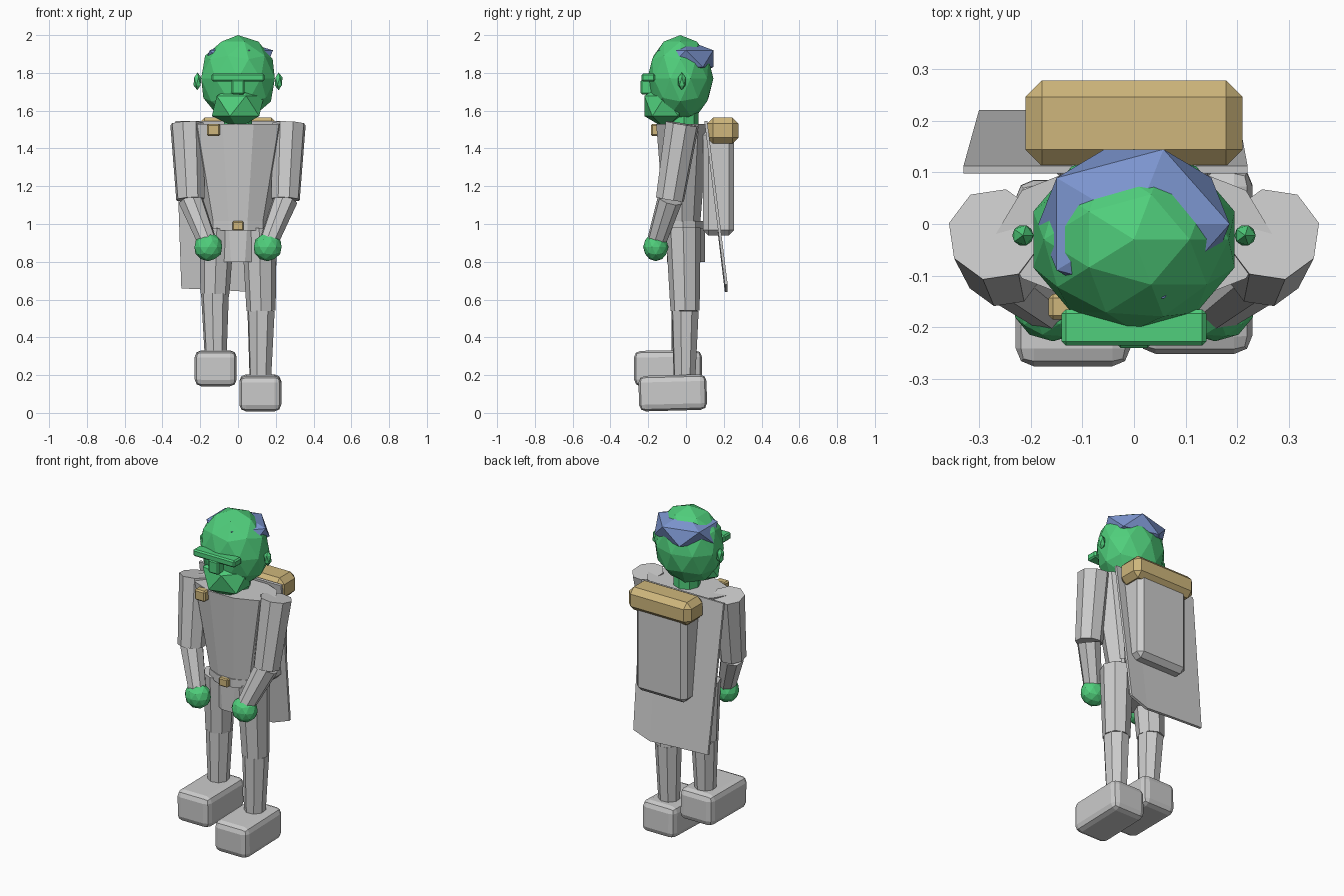
import bpy, bmesh, math
from mathutils import Vector, Matrix

if "Cube" in bpy.data.objects:
    bpy.data.objects.remove(bpy.data.objects["Cube"])


def material(name, rgb):
    m = bpy.data.materials.new(name)
    m.diffuse_color = (*rgb, 1)
    m.use_nodes = True
    m.node_tree.nodes["Principled BSDF"].inputs["Base Color"].default_value = m.diffuse_color
    return m


SKIN = material("skin_green", (0.08, 0.62, 0.2))
HAIR = material("hair_blue", (0.2, 0.3, 0.62))
TAN = material("tan", (0.62, 0.47, 0.2))


def finish(bm, name, mat=None):
    bmesh.ops.recalc_face_normals(bm, faces=bm.faces)
    me = bpy.data.meshes.new(name)
    bm.to_mesh(me)
    bm.free()
    ob = bpy.data.objects.new(name, me)
    bpy.context.collection.objects.link(ob)
    if mat:
        me.materials.append(mat)
    return ob


def ball(name, loc, radii, sub, mat):
    bm = bmesh.new()
    bmesh.ops.create_icosphere(bm, subdivisions=sub, radius=1,
                               matrix=Matrix.LocRotScale(Vector(loc), None, Vector(radii)))
    return finish(bm, name, mat)


def box(name, lo, hi, bevel=0, seg=1, mat=None, tilt=0):
    lo, hi = Vector(lo), Vector(hi)
    bm = bmesh.new()
    bmesh.ops.create_cube(bm, size=1, matrix=Matrix.Diagonal((*(hi - lo), 1)))
    if bevel:
        bmesh.ops.bevel(bm, geom=bm.edges[:], offset=bevel, segments=seg,
                        profile=0.5, affect='EDGES')
    bm.transform(Matrix.Translation((lo + hi) / 2) @ Matrix.Rotation(tilt, 4, 'X'))
    return finish(bm, name, mat)


def limb(name, p, q, r1, r2, sides=8):
    p, q = Vector(p), Vector(q)
    d = q - p
    bm = bmesh.new()
    bmesh.ops.create_cone(bm, cap_ends=True, segments=sides, radius1=r1, radius2=r2,
                          depth=d.length)
    rot = Vector((0, 0, 1)).rotation_difference(d)
    bm.transform(Matrix.LocRotScale((p + q) / 2, rot, None))
    return finish(bm, name)


def loft(name, rings, sides=10, mat=None):
    """Stack of elliptical rings given as (z, y centre, x radius, y radius)."""
    bm = bmesh.new()
    loops = []
    for z, cy, rx, ry in rings:
        loops.append([bm.verts.new((rx * math.cos(a), cy + ry * math.sin(a), z))
                      for a in (2 * math.pi * i / sides for i in range(sides))])
    for a, b in zip(loops, loops[1:]):
        for i in range(sides):
            j = (i + 1) % sides
            bm.faces.new((a[i], a[j], b[j], b[i]))
    bm.faces.new(loops[0][::-1])
    bm.faces.new(loops[-1])
    return finish(bm, name, mat)


# Head
ball("head", (0, -0.03, 1.77), (0.205, 0.175, 0.23), 2, SKIN)
ball("hair", (0, 0, 1.875), (0.207, 0.17, 0.1), 1, HAIR)
ball("beard", (0, -0.11, 1.625), (0.155, 0.13, 0.12), 1, SKIN)
box("brow", (-0.14, -0.235, 1.755), (0.14, -0.165, 1.797), 0.008, 1, SKIN)
box("nose", (-0.034, -0.24, 1.685), (0.034, -0.17, 1.765), 0.008, 1, SKIN)
limb("neck", (0, -0.01, 1.48), (0, -0.01, 1.6), 0.075, 0.075).data.materials.append(SKIN)

# Trunk
loft("torso", [(1.0, -0.02, 0.16, 0.1), (1.53, -0.02, 0.268, 0.145)])
loft("belt", [(0.965, -0.015, 0.165, 0.112), (1.015, -0.015, 0.165, 0.112)])
loft("pelvis", [(0.8, 0, 0.12, 0.105), (0.98, 0, 0.155, 0.105)])
box("belt_buckle", (-0.03, -0.145, 0.965), (0.03, -0.1, 1.015), 0.006, 1, TAN)
box("cape_clasp", (-0.165, -0.185, 1.465), (-0.095, -0.135, 1.53), 0.008, 1, TAN)

# Arms, hands and ears
for s, side in ((-1, "left"), (1, "right")):
    ball(f"{side}_ear", (s * 0.215, -0.022, 1.755), (0.023, 0.023, 0.047), 1, SKIN)
    elbow = (s * 0.252, -0.085, 1.13)
    limb(f"{side}_upper_arm", (s * 0.27, -0.02, 1.53), elbow, 0.091, 0.077)
    limb(f"{side}_forearm", elbow, (s * 0.165, -0.155, 0.91), 0.067, 0.052)
    ball(f"{side}_hand", (s * 0.157, -0.16, 0.878), (0.077, 0.067, 0.075), 2, SKIN)

# Legs and boots, left one raised in a step
for s, side, lift, fwd in ((-1, "left", 0.13, -0.025), (1, "right", 0.0, 0.0)):
    knee = (s * 0.122, -0.005, 0.54 + lift * 0.7)
    limb(f"{side}_thigh", (s * 0.112, -0.015, 0.98), knee, 0.093, 0.077)
    limb(f"{side}_shin", knee, (s * 0.118, -0.008 + fwd * 0.4, 0.15 + lift), 0.075, 0.058)
    box(f"{side}_boot", (s * 0.118 - 0.111, -0.25 + fwd, 0.012 + lift),
        (s * 0.118 + 0.111, 0.11 + fwd, 0.2 + lift), 0.035, 2,
        tilt=math.radians(1.5 if s > 0 else 0.5))

# Cape: hanging sheet given as (top x, bottom x, bottom z) columns
bm = bmesh.new()
prev = None
for xt, xb, zb in ((-0.33, -0.3, 0.66), (-0.05, -0.08, 0.65), (0.1, 0.09, 0.64), (0.22, 0.2, 0.68)):
    col = [bm.verts.new((xt, 0.105, 1.545)), bm.verts.new((xb, 0.213, zb))]
    if prev:
        bm.faces.new((prev[0], prev[1], col[1], col[0]))
    prev = col
cape = finish(bm, "cape")
mod = cape.modifiers.new("thickness", 'SOLIDIFY')
mod.thickness = 0.015
mod.offset = 0

# Backpack and bedroll
box("backpack", (-0.17, 0.09, 0.94), (0.17, 0.255, 1.5), 0.028)
box("bedroll", (-0.21, 0.112, 1.425), (0.21, 0.278, 1.563), 0.032, mat=TAN)
